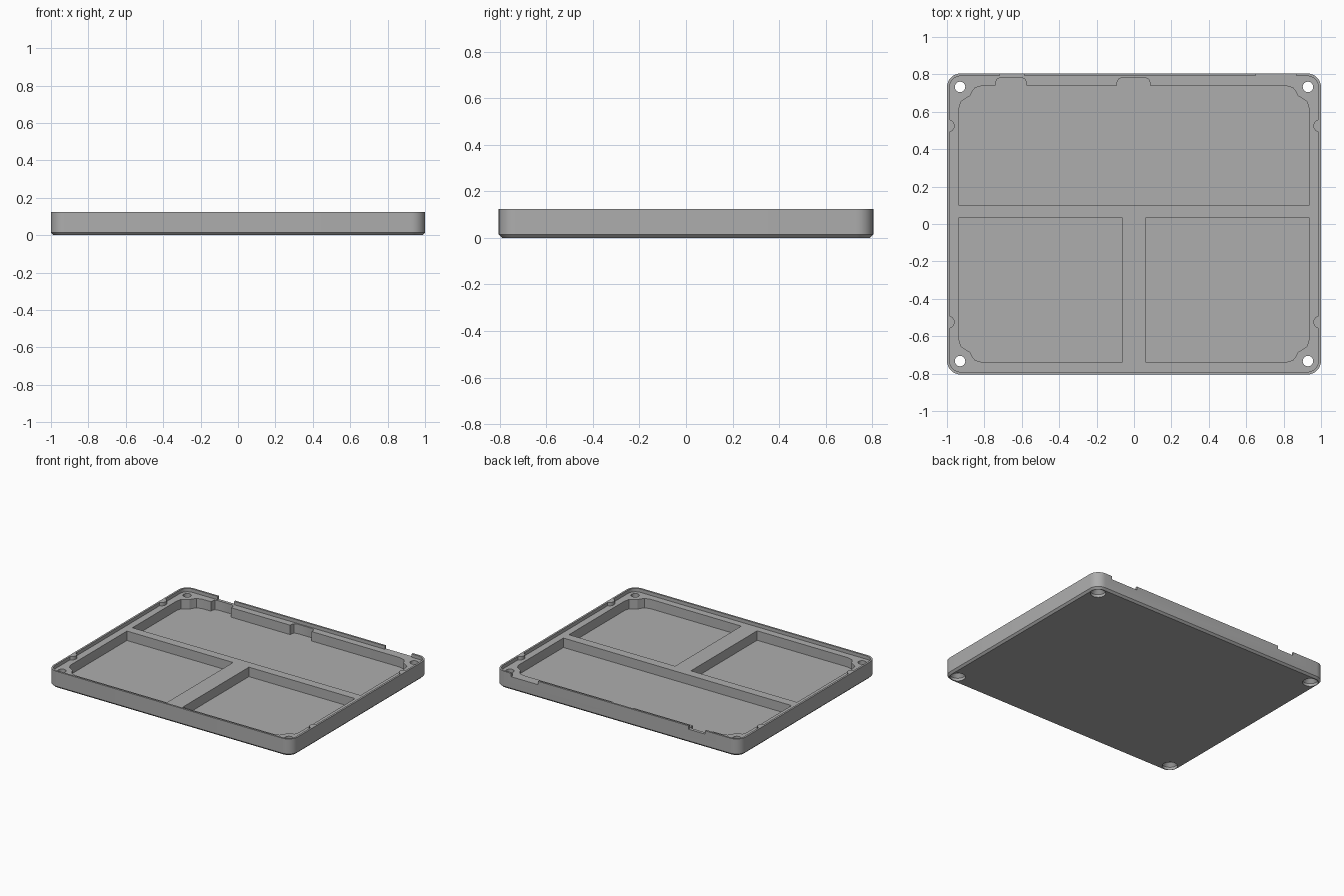
import bpy, bmesh, math
from mathutils import Vector

cube = bpy.data.objects.get("Cube")
if cube:
    bpy.data.objects.remove(cube, do_unlink=True)

grey = bpy.data.materials.new("plain grey")
grey.use_nodes = True
COLOUR = (0.42, 0.42, 0.42, 1)
grey.diffuse_color = COLOUR
grey.node_tree.nodes["Principled BSDF"].inputs["Base Color"].default_value = COLOUR

HEIGHT, LEDGE, FLOOR = 0.125, 0.1, 0.03


def rounded_rect(hx, hy, r, n=8):
    """Counter-clockwise outline of a rounded rectangle."""
    pts = []
    for k, (sx, sy) in enumerate([(1, 1), (-1, 1), (-1, -1), (1, -1)]):
        for i in range(n + 1):
            a = math.pi / 2 * (k + i / n)
            pts.append((sx * (hx - r) + r * math.cos(a), sy * (hy - r) + r * math.sin(a)))
    return pts


def circle(x, y, r, n=24):
    return [(x + r * math.cos(math.tau * i / n), y + r * math.sin(math.tau * i / n))
            for i in range(n)]


def rect(x0, x1, y0, y1):
    return [(x0, y0), (x1, y0), (x1, y1), (x0, y1)]


def loft(name, layers):
    """Closed solid through matching outlines, given as (outline, z)."""
    bm = bmesh.new()
    rings = [[bm.verts.new((x, y, z)) for x, y in pts] for pts, z in layers]
    n = len(rings[0])
    for lo, hi in zip(rings, rings[1:]):
        for i in range(n):
            j = (i + 1) % n
            bm.faces.new((lo[i], lo[j], hi[j], hi[i]))
    bm.faces.new(rings[0][::-1])
    bm.faces.new(rings[-1])
    bmesh.ops.recalc_face_normals(bm, faces=bm.faces)
    mesh = bpy.data.meshes.new(name)
    bm.to_mesh(mesh)
    bm.free()
    mesh.materials.append(grey)
    obj = bpy.data.objects.new(name, mesh)
    bpy.context.collection.objects.link(obj)
    return obj


def prism(name, pts, z0, z1):
    return loft(name, [(pts, z0), (pts, z1)])


def cut(target, cutter):
    mod = target.modifiers.new("cut", 'BOOLEAN')
    mod.operation, mod.solver, mod.object = 'DIFFERENCE', 'EXACT', cutter
    bpy.context.view_layer.objects.active = target
    bpy.ops.object.modifier_apply(modifier=mod.name)
    bpy.data.objects.remove(cutter, do_unlink=True)


# Pocket edge sweeping around a screw boss, from the side wall to the end wall
BOSS = [(0.935, 0.62), (0.925, 0.655), (0.9, 0.672), (0.877, 0.685),
        (0.867, 0.705), (0.85, 0.728), (0.81, 0.74)]


def boss(sx, sy):
    return [(sx * x, sy * y) for x, y in BOSS]


def bay(x0, x1):
    """Rounded bulge of the back pocket, listed from right to left."""
    y0, y1, r = 0.74, 0.782, 0.025
    return [(x1, y0), (x1, y1 - r), (x1 - 0.3 * r, y1 - 0.3 * r), (x1 - r, y1),
            (x0 + r, y1), (x0 + 0.3 * r, y1 - 0.3 * r), (x0, y1 - r), (x0, y0)]


# Tray body with a chamfered lower edge
tray = loft("tray", [(rounded_rect(0.986, 0.791, 0.06), 0),
                     (rounded_rect(1, 0.805, 0.074), 0.014),
                     (rounded_rect(1, 0.805, 0.074), HEIGHT)])

# Recess inside the lip, leaving four half-round tabs on the sides
recess = prism("recess_cutter", rounded_rect(0.986, 0.791, 0.06), LEDGE, 0.2)
for sx in (-1, 1):
    for sy in (-1, 1):
        cut(recess, prism("tab_cutter", circle(sx * 0.993, sy * 0.525, 0.034), 0.05, 0.3))
cut(tray, recess)

# Wide back pocket
back = ([(-0.935, 0.1), (0.935, 0.1)] + boss(1, 1) + bay(-0.09, 0.085)
        + bay(-0.74, -0.575) + boss(-1, 1)[::-1])
cut(tray, prism("back_pocket_cutter", back, FLOOR, 0.2))

# Two front pockets
for s in (-1, 1):
    front = [(s * 0.065, 0.035), (s * 0.065, -0.74)] + boss(s, -1)[::-1] + [(s * 0.935, 0.035)]
    cut(tray, prism("front_pocket_cutter", front, FLOOR, 0.2))

# Openings in the back lip
for x0, x1 in ((-0.72, -0.585), (0.65, 0.87)):
    cut(tray, prism("lip_opening_cutter", rect(x0, x1, 0.77, 0.9), LEDGE, 0.2))

# Screw holes, countersunk underneath
for sx in (-1, 1):
    for sy in (-1, 1):
        x, y = sx * 0.93, sy * 0.733
        wide, narrow = circle(x, y, 0.052), circle(x, y, 0.028)
        cut(tray, loft("screw_hole_cutter", [(wide, -0.05), (wide, 0.02),
                                             (narrow, 0.045), (narrow, 0.2)]))

bpy.ops.object.select_all(action='DESELECT')
tray.select_set(True)
bpy.context.view_layer.objects.active = tray
bpy.ops.object.shade_smooth_by_angle(angle=math.radians(30))
